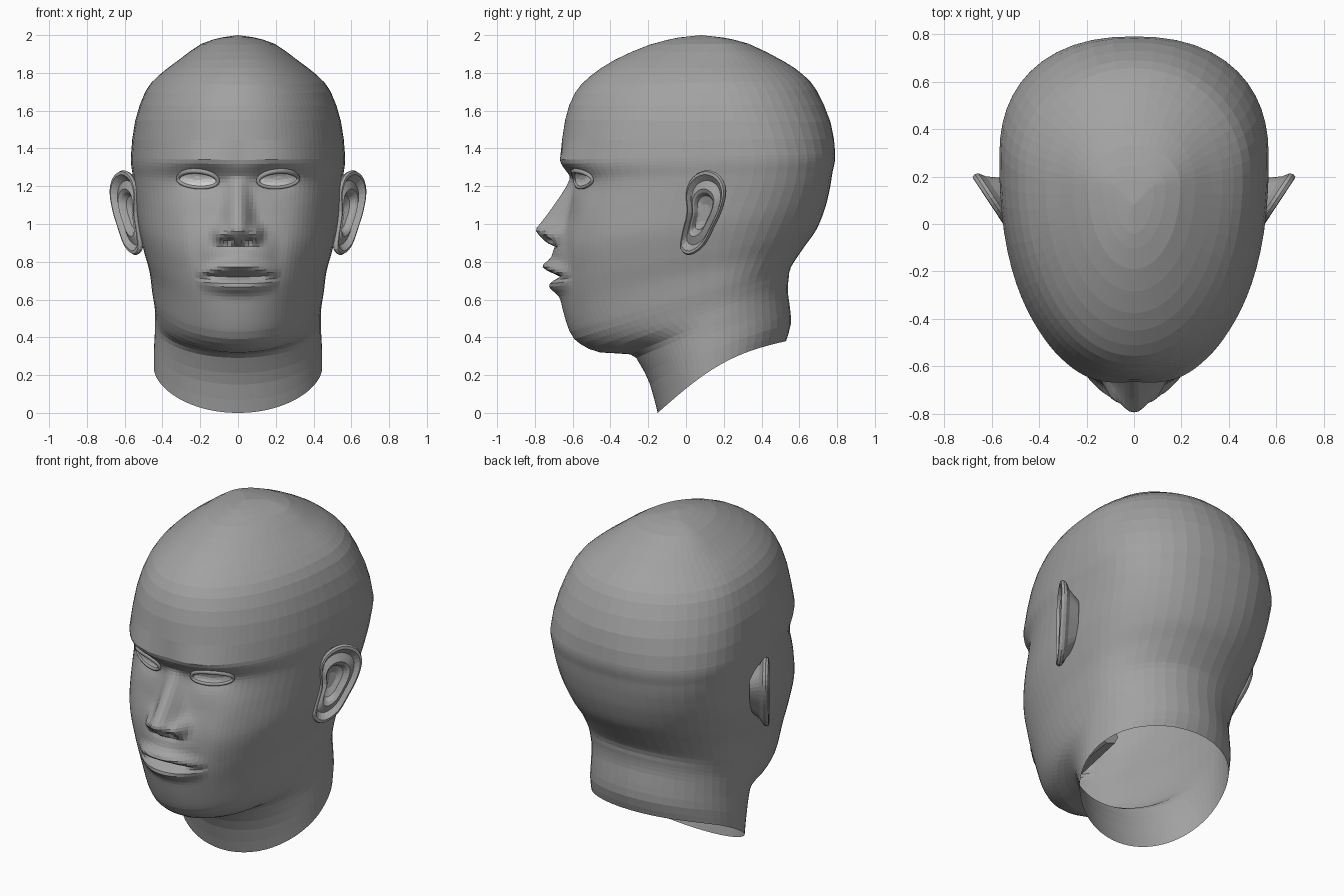
import bpy, bmesh, math
from mathutils import Vector
from mathutils.bvhtree import BVHTree

if "Cube" in bpy.data.objects:
    bpy.data.objects.remove(bpy.data.objects["Cube"])


def material(name, value):
    m = bpy.data.materials.new(name)
    m.use_nodes = True
    col = (value, value, value, 1)
    m.diffuse_color = col
    bsdf = m.node_tree.nodes["Principled BSDF"]
    bsdf.inputs["Base Color"].default_value = col
    bsdf.inputs["Roughness"].default_value = 0.7
    return m


SKIN = material("grey skin", 0.36)
WHITE = material("eye white", 0.9)


def finish(bm, name, mat):
    bmesh.ops.recalc_face_normals(bm, faces=bm.faces)
    me = bpy.data.meshes.new(name)
    bm.to_mesh(me)
    bm.free()
    me.materials.append(mat)
    ob = bpy.data.objects.new(name, me)
    bpy.context.collection.objects.link(ob)


def bridge(bm, loops):
    """Join successive closed loops of vertices with quads."""
    for a, b in zip(loops, loops[1:]):
        n = len(a)
        for i in range(n):
            bm.faces.new((a[i], a[(i + 1) % n], b[(i + 1) % n], b[i]))


def fan(bm, loop, tip):
    v = bm.verts.new(tip)
    for i in range(len(loop)):
        bm.faces.new((loop[i], loop[(i + 1) % len(loop)], v))


def spline(p0, p1, p2, p3, t):
    """Smooth curve from p1 to p2."""
    return [0.5 * (2 * b + (c - a) * t + (2 * a - 5 * b + 4 * c - d) * t * t
                   + (3 * b - a - 3 * c + d) * t ** 3)
            for a, b, c, d in zip(p0, p1, p2, p3)]


def bell(distance, spread):
    return math.exp(-(distance / spread) ** 2)


def nose(x, z):
    """Wedge that grows from the bridge to the tip, then tucks under."""
    if z > .97:
        depth = .145 * max(0, (1.25 - z) / .28) ** .9
    else:
        depth = .145 * max(0, (z - .885) / .085) ** .6
    width = .085 - .12 * max(0, min(z, 1.22) - .9)
    return depth * math.exp(-(x / width) ** 2.5)


def lips(x, z):
    fall = max(0, 1 - (x / .22) ** 2)
    above = z - .72 + .1 * x * x
    upper = .07 * bell(above - .018 - .036 * fall, .035)
    lower = .05 * bell(above + .015 + .035 * fall, .038)
    return fall * (upper + lower) - .03 * fall ** .5 * bell(above, .014)


def relief(x, z):
    """How far the face stands out from the plain skull."""
    x = abs(x)
    d = nose(x, z) + lips(x, z)
    d += .055 * bell(x - .095, .035) * bell(z - .95, .04)    # nostril wings
    d -= .05 * bell(x - .05, .025) * bell(z - .908, .018)    # nostrils
    d += .022 * bell(x, .13) * bell(z - .84, .06)            # area over lip
    d -= .035 * bell(x - .2, .11) * bell(z - 1.23, .06)      # eye sockets
    d += .022 * bell(x - .2, .16) * bell(z - 1.335, .035)    # brows
    d += .015 * bell(x - .34, .1) * bell(z - 1.06, .1)       # cheekbones
    d -= .012 * bell(x - .21, .05) * bell(z - .86, .1)       # cheek folds
    return d


# Head and neck: tilted rings given by front y, front z, back y, back z, half width
RINGS = [
    (-.15, 0, .53, .38, .445),
    (-.19, .15, .555, .47, .445),
    (-.245, .26, .55, .56, .44),
    (-.295, .31, .54, .63, .44),
    (-.455, .32, .54, .68, .44),
    (-.56, .365, .545, .72, .445),
    (-.615, .43, .555, .77, .455),
    (-.66, .58, .62, .87, .47),
    (-.68, .72, .69, .97, .5),
    (-.68, .88, .735, 1.08, .53),
    (-.625, 1.06, .76, 1.18, .545),
    (-.605, 1.22, .775, 1.27, .557),
    (-.66, 1.34, .79, 1.37, .567),
    (-.64, 1.55, .765, 1.54, .545),
    (-.59, 1.69, .69, 1.71, .49),
    (-.51, 1.78, .62, 1.79, .42),
    (-.375, 1.87, .52, 1.86, .32),
    (-.19, 1.95, .33, 1.955, .195),
    (-.04, 1.987, .19, 1.988, .085),
]
SIDES = 80


def head_ring(bm, yf, zf, yb, zb, w):
    mid = min(.15 + .13 * bell(zf - 1.35, .4), (yf + yb) / 2 + .22)
    power = 2 + .4 * bell(zf - 1.1, .45)
    bow = max(0, .07 - .2 * zf)
    loop = []
    for i in range(SIDES):
        u = 2 * i / SIDES - 1
        a = math.pi * (.45 * u + .55 * u ** 3)    # crowded towards the face
        s = math.sin(a)
        front = math.cos(a) > 0
        k = max(0, 1 - abs(s) ** power) ** (1 / power)
        y = mid + k * ((yf if front else yb) - mid)
        t = (y - yf) / (yb - yf)
        z = zf + (zb - zf) * t + bow * math.sin(math.pi * t)
        if front:
            y -= relief(w * s, z) * min(1, 2 * k)
        loop.append(bm.verts.new((w * s, y, z)))
    return loop


bm = bmesh.new()
loops = []
last = len(RINGS) - 1
for i in range(last):
    ctrl = [RINGS[min(max(j, 0), last)] for j in range(i - 1, i + 3)]
    low, high = RINGS[i][1], RINGS[i + 1][1]
    steps = math.ceil((high - low) / .018) if .5 < high < 1.4 else 2
    loops += [head_ring(bm, *spline(*ctrl, s / steps)) for s in range(steps)]
loops.append(head_ring(bm, *RINGS[last]))
bridge(bm, loops)
fan(bm, loops[-1], (0, .08, 2))
surface = BVHTree.FromBMesh(bm)
finish(bm, "head", SKIN)


def on_face(x, z, lift):
    hit = surface.ray_cast(Vector((x, -2, z)), Vector((0, 1, 0)))[0]
    return Vector((x, hit.y - lift, z))


# Eyes: almond plates with rounded lids
ANGLES = [math.tau * i / 24 for i in range(24)]


def almond(t, r, side, lift):
    c, s = math.cos(t), math.sin(t)
    x = .212 + .1 * r * c
    z = 1.232 + r * ((.047 if s > 0 else .037) * s + .006 * c)
    return on_face(side * x, z, lift)


def build_eye(side, label):
    bm = bmesh.new()
    loops = [[bm.verts.new(almond(t, r, side, .016 - .01 * r * r)) for t in ANGLES]
             for r in (1, .75, .45)]
    bridge(bm, loops)
    fan(bm, loops[-1], almond(0, 0, side, .016))
    finish(bm, label + "_eye", WHITE)
    lids = bpy.data.curves.new(label + "_eyelids", "CURVE")
    lids.dimensions = "3D"
    lids.bevel_depth = .012
    lids.bevel_resolution = 1
    path = lids.splines.new("POLY")
    path.points.add(len(ANGLES) - 1)
    path.use_cyclic_u = True
    for point, t in zip(path.points, ANGLES):
        point.co = (*almond(t, 1.06, side, .005), 1)
        point.radius = .8 + .5 * max(0, math.sin(t))
    lids.materials.append(SKIN)
    bpy.context.collection.objects.link(bpy.data.objects.new(label + "_eyelids", lids))


# Ears: egg outline (y, z) repeated at each scale and outward offset
EAR = [(.02, .835), (.09, .88), (.145, .98), (.19, 1.08), (.21, 1.18), (.18, 1.255),
       (.11, 1.285), (.04, 1.25), (.005, 1.17), (.01, 1.06), (-.015, .95), (-.025, .865)]
EAR_STEPS = [(.55, -.09), (.8, -.035), (.97, -.015), (1, 0), (.97, .014), (.9, .016),
             (.76, -.012), (.56, .006), (.48, -.004), (.4, -.03), (.2, -.045)]
EAR_CENTRE = Vector((.075, 1.06))


def build_ear(side, label):
    n = len(EAR)
    outline = [Vector(spline(*[EAR[(i + j) % n] for j in (-1, 0, 1, 2)], s / 3))
               for i in range(n) for s in range(3)]

    def place(point, scale, offset):
        y, z = EAR_CENTRE + (point - EAR_CENTRE) * scale
        return side * (.532 + .66 * y + .85 * offset), y - .5 * offset, z

    bm = bmesh.new()
    loops = [[bm.verts.new(place(p, *step)) for p in outline] for step in EAR_STEPS]
    bridge(bm, loops)
    fan(bm, loops[-1], place(EAR_CENTRE, 1, -.045))
    finish(bm, label + "_ear", SKIN)


for side, label in ((1, "left"), (-1, "right")):
    build_eye(side, label)
    build_ear(side, label)

# Mouth cavity inside the head, seen through the open neck
bm = bmesh.new()
bmesh.ops.create_cone(bm, cap_ends=True, segments=8, radius1=.14, radius2=.08, depth=.34)
for v in bm.verts:
    v.co = Vector((v.co.x, v.co.z - .4, v.co.y * .8 + .72))
finish(bm, "mouth_cavity", SKIN)
